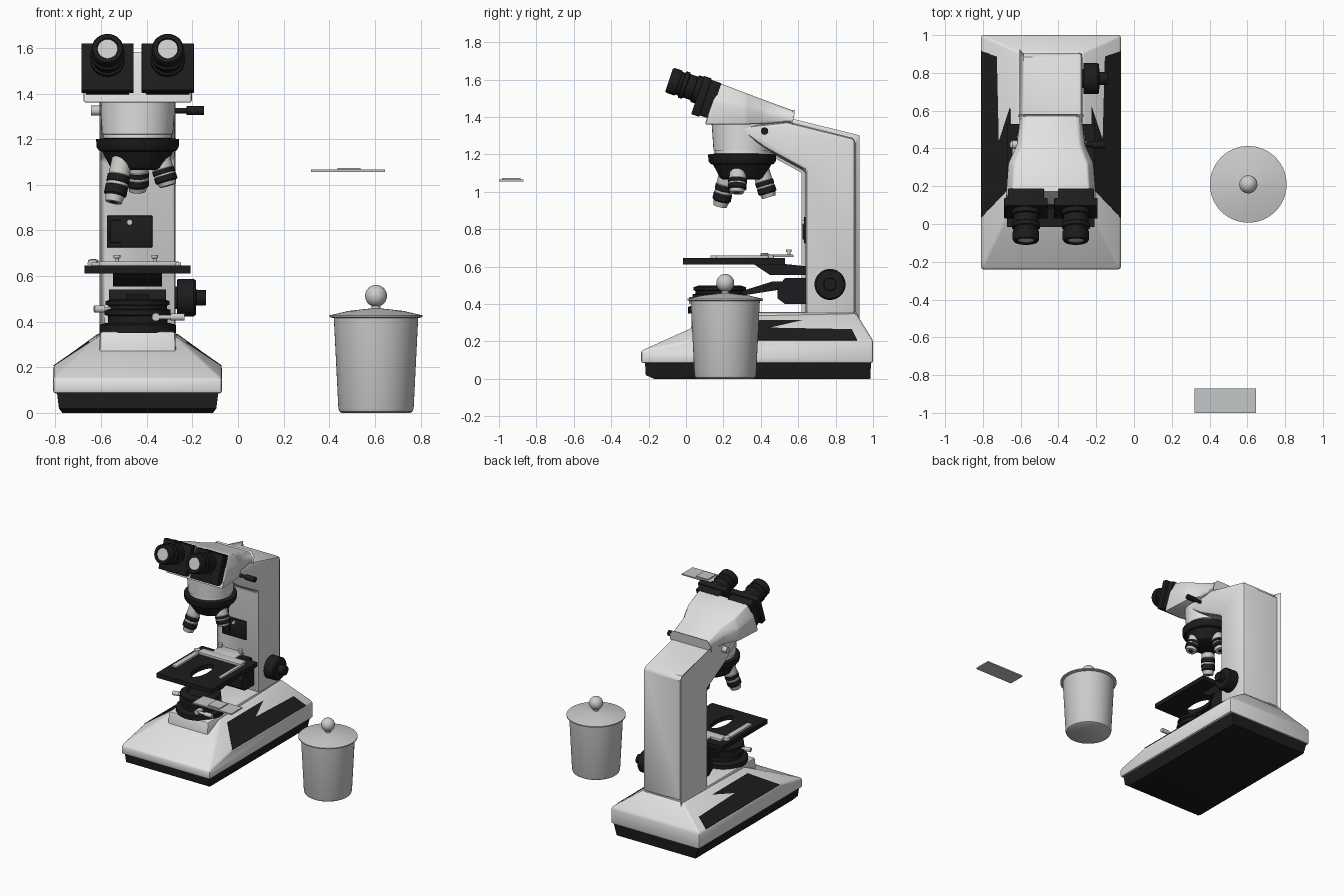
import bpy, bmesh, math
from mathutils import Vector, Matrix

if "Cube" in bpy.data.objects:
    bpy.data.objects.remove(bpy.data.objects["Cube"])

def material(name, r, g, b):
    m = bpy.data.materials.new(name)
    m.diffuse_color = (r, g, b, 1)
    m.use_nodes = True
    m.node_tree.nodes["Principled BSDF"].inputs["Base Color"].default_value = m.diffuse_color
    return m

WHITE = material("white_enamel", .76, .77, .76)
BLACK = material("black_plastic", .012, .012, .013)
METAL = material("light_metal", .6, .6, .58)
GLASS = material("slide_glass", .55, .57, .57)
JAR = material("jar_white", .6, .6, .6)
CX = -.44  # microscope centre line

def finish(name, bm, mats, bevel=0, loc=(0, 0, 0), axis=None):
    if bevel:
        bmesh.ops.dissolve_limit(bm, angle_limit=.02, verts=bm.verts, edges=bm.edges)
        edges = [e for e in bm.edges if e.calc_face_angle(0) > .3]
        bmesh.ops.bevel(bm, geom=edges, offset=bevel, segments=2, profile=.5,
                        affect='EDGES', clamp_overlap=True)
    bmesh.ops.recalc_face_normals(bm, faces=bm.faces)
    me = bpy.data.meshes.new(name)
    bm.to_mesh(me)
    bm.free()
    for m in (mats if isinstance(mats, (list, tuple)) else [mats]):
        me.materials.append(m)
    ob = bpy.data.objects.new(name, me)
    bpy.context.collection.objects.link(ob)
    rot = Vector(axis).to_track_quat('Z', 'Y').to_matrix().to_4x4() if axis else Matrix()
    ob.matrix_world = Matrix.Translation(loc) @ rot
    return ob

def hull(name, pts, mat, bevel=0):
    bm = bmesh.new()
    for p in pts:
        bm.verts.new(p)
    bmesh.ops.convex_hull(bm, input=bm.verts)
    return finish(name, bm, mat, bevel)

def box(name, x0, x1, y0, y1, z0, z1, mat, bevel=0):
    return hull(name, [(x, y, z) for x in (x0, x1) for y in (y0, y1) for z in (z0, z1)], mat, bevel)

def sym(*pts):
    """Points given as (half width, y, z), mirrored about the microscope centre line."""
    return [(CX + s * w, y, z) for w, y, z in pts for s in (-1, 1)]

def loft(name, sections, mat, bevel=0, ring=False):
    bm = bmesh.new()
    rows = [[bm.verts.new(p) for p in s] for s in sections]
    n = len(rows[0])
    for a, b in zip(rows, rows[1:] + rows[:1] if ring else rows[1:]):
        for i in range(n):
            j = (i + 1) % n
            bm.faces.new((a[i], a[j], b[j], b[i]))
    if not ring:
        bm.faces.new(rows[0])
        bm.faces.new(rows[-1])
    return finish(name, bm, mat, bevel)

def lathe(name, profile, mats, loc, axis=(0, 0, 1), bands=(), n=40):
    """Revolve (radius, height) points; bands lists profile segments using the second colour."""
    bm = bmesh.new()
    rows = [[bm.verts.new((r * math.cos(2 * math.pi * i / n), r * math.sin(2 * math.pi * i / n), z))
             for i in range(n)] for r, z in profile]
    for k in range(len(rows) - 1):
        for i in range(n):
            j = (i + 1) % n
            f = bm.faces.new((rows[k][i], rows[k][j], rows[k + 1][j], rows[k + 1][i]))
            f.material_index = 1 if k in bands else 0
    bm.faces.new(rows[0])
    top = bm.faces.new(rows[-1])
    top.material_index = 1 if len(rows) - 1 in bands else 0
    return finish(name, bm, mats, 0, loc, axis)

def rod(name, r, a, b, mat, n=20):
    d = Vector(b) - Vector(a)
    return lathe(name, [(r, 0), (r, d.length)], mat, a, d, n=n)

# Base
hull("base_tray", sym((.33, -.17, 0), (.33, .985, 0), (.345, -.215, .02), (.355, -.22, .1), (.355, .99, .1)), BLACK)
hull("base_body", sym((.37, -.24, .085), (.37, 1, .085), (.37, -.24, .15), (.37, .03, .205),
                      (.37, 1, .205), (.17, .17, .335), (.17, .91, .35)), WHITE, .012)
hull("base_riser", sym((.17, .02, .2), (.17, .93, .2), (.165, .035, .357), (.165, .905, .357)), WHITE, .012)
for s in (-1, 1):
    out = Vector((s * .55, 0, .83)) * .006
    quad = [Vector((CX + s * w, y, z)) for w, y, z in
            ((.366, .035, .203), (.366, .915, .203), (.212, .862, .31), (.212, .2, .31))]
    hull("side_panel", [p + out * k for p in quad for k in (-.5, 1)], BLACK)

# Column and arm
arm = [(.64, .34), (.905, .34), (.905, 1.285), (.54, 1.375), (.27, 1.345), (.42, 1.235), (.64, 1.115)]
loft("column_arm", [[(CX + s * .167, y, z) for y, z in arm] for s in (-1, 1)], WHITE, .022)
box("switch_panel", -.575, -.375, .63, .645, .725, .865, BLACK, .004)
box("rocker_switch", -.56, -.51, .622, .64, .745, .845, BLACK, .004)
lathe("panel_dial", [(.014, 0), (.012, .015)], METAL, (-.475, .632, .835), (0, -1, 0))
lathe("focus_knob", [(.05, 0), (.05, .012), (.083, .014), (.083, .085), (.075, .095), (.035, .097),
                     (.033, .14)], BLACK, (-.28, .77, .505), (1, 0, 0))

# Head, as cross-sections from back to front
secs = []
for yb, yt, w, zb, zt in ((.57, .58, .162, 1.37, 1.432), (.42, .42, .18, 1.365, 1.49),
                          (.32, .32, .225, 1.36, 1.528), (.1, .17, .238, 1.36, 1.585)):
    secs.append([(CX - w, yb, zb), (CX + w, yb, zb), (CX + w, yt * .7 + yb * .3, zb * .45 + zt * .55),
                 (CX + w * .86, yt, zt), (CX - w * .86, yt, zt), (CX - w, yt * .7 + yb * .3, zb * .45 + zt * .55)])
loft("head", secs, WHITE, .01)
lathe("head_drum", [(.15, 1.195), (.15, 1.22), (.156, 1.222), (.166, 1.365)], WHITE, (CX, .303, 0))
rod("head_lever_stem", .012, (-.29, .42, 1.325), (-.21, .42, 1.325), BLACK)
rod("head_lever_grip", .02, (-.225, .42, 1.325), (-.15, .42, 1.325), BLACK)
rod("head_screw", .022, (-.6, .42, 1.325), (-.645, .42, 1.325), METAL)

# Eyepieces on tilted plates
AX = Vector((0, -.949, .316))
UP = Vector((0, .316, .949))
for s in (-1, 1):
    c = Vector((CX + s * .132, .1, 1.505))
    for name, w, h, a, b in (("eyepiece_plate", .115, .108, -.005, .04), ("eyepiece_backing", .095, .1, -.06, .0)):
        hull(name, [c + Vector((i * w, 0, 0)) + UP * (j * h) + AX * k
                    for i in (-1, 1) for j in (-1, 1) for k in (a, b)], BLACK, .004)
    lathe("eyepiece", [(.075, 0), (.075, .03), (.066, .034), (.066, .075), (.074, .08), (.074, .1), (.064, .105),
                       (.064, .12), (.07, .123), (.07, .165), (.064, .175), (.047, .175), (.044, .168)],
          [BLACK, METAL], c + UP * .028 + AX * .035, AX, bands=(12,))

# Revolving nosepiece and objectives
lathe("nosepiece", [(.1, 1.065), (.118, 1.075), (.155, 1.145), (.17, 1.15), (.18, 1.165), (.182, 1.2),
                    (.14, 1.205)], BLACK, (CX, .3, 0))
for ang, length in ((228, .2), (-12, .125), (90, .15)):
    a = math.radians(ang)
    d = Vector((math.cos(a) * .3, math.sin(a) * .3, -1)).normalized()
    p = Vector((CX + math.cos(a) * .1, .3 + math.sin(a) * .1, 1.115))
    L = length
    lathe("objective", [(.046, 0), (.046, L * .38), (.05, L * .4), (.05, L * .55), (.047, L * .56), (.047, L * .62),
                        (.05, L * .63), (.05, L * .82), (.042, L * .86), (.036, L), (.018, L)],
          [METAL, BLACK], p, d, bands=(2, 3, 6, 7, 10), n=28)

# Stage with oval opening
ring = []
for i in range(32):
    c, s = math.cos(math.pi * i / 16), math.sin(math.pi * i / 16)
    m = max(abs(c), abs(s))
    o = (CX + .232 * c / m, .257 + .272 * s / m)
    q = (CX + .05 * c, .2 + .12 * s)
    ring.append([(*o, .612), (*o, .645), (*q, .645), (*q, .612)])
loft("stage", ring, BLACK, ring=True)
box("slide_holder_bar", -.62, -.26, .4, .47, .645, .664, METAL, .003)
box("slide_holder_back", -.54, -.35, .46, .575, .652, .664, METAL, .003)
for x0, x1, y0 in ((-.645, -.605, .13), (-.275, -.25, .16)):
    box("slide_holder_arm", x0, x1, y0, .44, .645, .66, METAL, .003)
for x in (-.53, -.365):
    lathe("holder_screw", [(.008, 0), (.008, .022), (.015, .024), (.015, .038)], METAL, (x, .55, .655))
lathe("holder_pivot", [(.025, 0), (.022, .02), (.01, .024)], METAL, (-.635, .42, .65))

# Stage and condenser brackets
hull("stage_bracket", sym((.107, .36, .615), (.107, .45, .555), (.107, .66, .555), (.107, .66, .6),
                          (.107, .52, .615)), BLACK)
hull("condenser_bracket", sym((.125, .49, .49), (.125, .49, .43), (.125, .53, .4), (.125, .66, .4),
                              (.125, .66, .54), (.125, .53, .54)), BLACK)
hull("condenser_arm", sym((.05, .3, .445), (.05, .3, .47), (.05, .46, .52), (.05, .52, .52), (.05, .52, .48)), BLACK)
lathe("lamp_collar", [(.168, .35), (.168, .385), (.15, .392), (.13, .395), (.13, .425), (.145, .43), (.145, .452),
                      (.128, .456), (.128, .47), (.14, .474), (.14, .49), (.11, .5), (.09, .5), (.085, .49)],
      BLACK, (CX, .18, 0))
rod("lamp_lever_left", .009, (-.55, .14, .455), (-.6, .13, .455), METAL)
rod("lamp_grip_left", .016, (-.585, .133, .455), (-.63, .124, .455), METAL)
rod("lamp_lever_right", .01, (-.375, .03, .42), (-.29, .03, .42), METAL)
rod("lamp_grip_right", .016, (-.295, .03, .42), (-.235, .03, .42), METAL)
rod("lamp_screw", .018, (-.36, .08, .42), (-.36, .015, .42), METAL)

# Lidded jar
JC = (.605, .21, 0)
lathe("jar", [(.15, 0), (.16, .006), (.165, .02), (.185, .42)], JAR, JC, n=64)
lathe("jar_lid", [(.186, .415), (.203, .42), (.203, .428), (.185, .432), (.12, .447), (.05, .455), (.02, .458),
                  (.02, .48)], JAR, JC, n=64)
lathe("jar_knob", [(max(.001, .048 * math.sin(math.pi * i / 16)), .513 - .048 * math.cos(math.pi * i / 16))
                   for i in range(17)], JAR, JC, n=32)

# Glass slide with cover slip
box("glass_slide", .32, .645, -1, -.87, 1.056, 1.066, GLASS)
box("cover_slip", .437, .537, -.985, -.885, 1.066, 1.073, GLASS)

bpy.ops.object.select_all(action='SELECT')
bpy.context.view_layer.objects.active = bpy.context.selected_objects[0]
bpy.ops.object.shade_smooth_by_angle(angle=math.radians(32))
